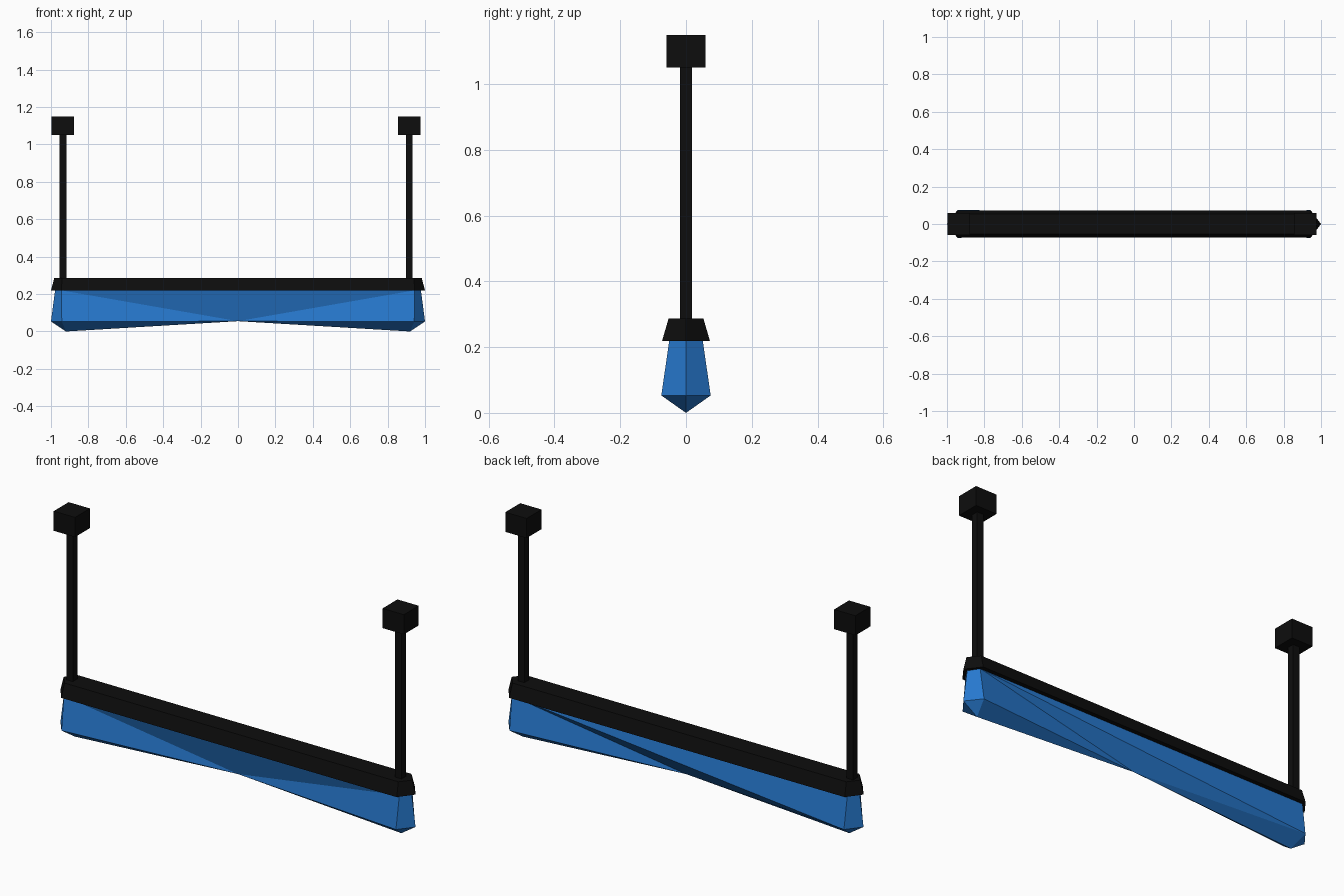
import bpy
import bmesh

cube = bpy.data.objects.get("Cube")
if cube:
    bpy.data.objects.remove(cube, do_unlink=True)


def make_material(name, color):
    mat = bpy.data.materials.new(name)
    mat.use_nodes = True
    mat.diffuse_color = color
    bsdf = mat.node_tree.nodes["Principled BSDF"]
    bsdf.inputs["Base Color"].default_value = color
    bsdf.inputs["Roughness"].default_value = 0.8
    return mat


black = make_material("matte black", (0.004, 0.004, 0.004, 1))
blue = make_material("glass blue", (0.02, 0.19, 0.62, 1))


def finish(bm, name, mat):
    bmesh.ops.recalc_face_normals(bm, faces=bm.faces)
    mesh = bpy.data.meshes.new(name)
    bm.to_mesh(mesh)
    bm.free()
    mesh.materials.append(mat)
    obj = bpy.data.objects.new(name, mesh)
    bpy.context.collection.objects.link(obj)
    return obj


def pointed_ring(bm, nose, corner, half_depth, z):
    """Long hexagon with pointed ends, running from the right nose round the back."""
    outline = [(nose, 0), (corner, half_depth), (-corner, half_depth),
               (-nose, 0), (-corner, -half_depth), (corner, -half_depth)]
    return [bm.verts.new((x, y, z)) for x, y in outline]


def box(name, x, half_width, z_low, z_high):
    bm = bmesh.new()
    bmesh.ops.create_cube(bm, size=1)
    size = (2 * half_width, 2 * half_width, z_high - z_low)
    bmesh.ops.scale(bm, vec=size, verts=bm.verts)
    bmesh.ops.translate(bm, vec=(x, 0, (z_low + z_high) / 2), verts=bm.verts)
    return finish(bm, name, black)


# Tapered cap along the top of the shade
bm = bmesh.new()
low = pointed_ring(bm, 1.0, 0.945, 0.073, 0.218)
high = pointed_ring(bm, 0.982, 0.94, 0.053, 0.287)
for i in range(6):
    j = (i + 1) % 6
    bm.faces.new((low[i], low[j], high[j], high[i]))
bm.faces.new(high)
bm.faces.new(low[::-1])
finish(bm, "top_cap", black)

# Faceted shade, pinched to one point under its middle
bm = bmesh.new()
top = pointed_ring(bm, 0.978, 0.945, 0.051, 0.22)
rim = pointed_ring(bm, 1.0, 0.942, 0.075, 0.053)
pinch = bm.verts.new((0, 0, 0.055))
tips = {side: bm.verts.new((side * 0.92, 0, 0)) for side in (1, -1)}

# Pointed ends and the keel facets below them
for i in (0, 2, 3, 5):
    j = (i + 1) % 6
    bm.faces.new((top[i], top[j], rim[j], rim[i]))
    side = 1 if i in (0, 5) else -1
    bm.faces.new((rim[i], rim[j], tips[side]))
for i in (1, 2, 4, 5):
    side = 1 if i in (1, 5) else -1
    bm.faces.new((rim[i], tips[side], pinch))

# Front side: symmetric fan to the pinch
bm.faces.new((top[4], top[5], pinch))
bm.faces.new((top[4], pinch, rim[4]))
bm.faces.new((top[5], rim[5], pinch))

# Back side: folded along one long diagonal
bm.faces.new((top[1], top[2], rim[2]))
bm.faces.new((top[1], rim[2], pinch))
bm.faces.new((top[1], pinch, rim[1]))
bm.faces.new(top)
finish(bm, "glass_shade", blue)

# Hanging rods and their ceiling mounts
for side, x in (("right", -0.936), ("left", 0.916)):
    box(side + "_rod", x, 0.018, 0.28, 1.06)
    box(side + "_ceiling_mount", x, 0.06, 1.05, 1.15)
